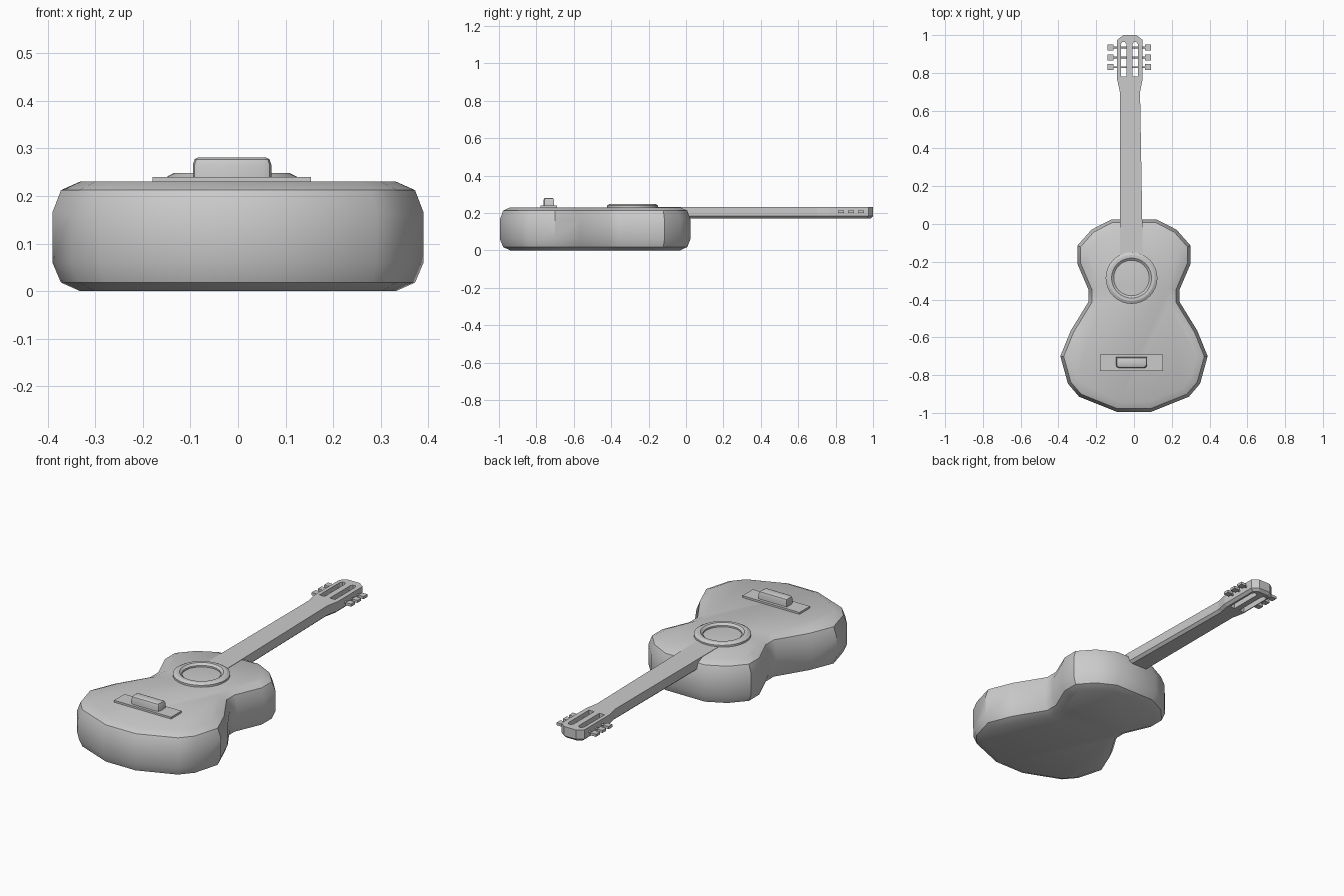
import bpy, bmesh
from math import sin, cos, pi, radians
from mathutils import Vector, Matrix

if "Cube" in bpy.data.objects:
    bpy.data.objects.remove(bpy.data.objects["Cube"])


def finish(name, bm, smooth=None):
    bmesh.ops.recalc_face_normals(bm, faces=bm.faces)
    me = bpy.data.meshes.new(name)
    bm.to_mesh(me)
    bm.free()
    ob = bpy.data.objects.new(name, me)
    bpy.context.collection.objects.link(ob)
    if smooth:
        bpy.ops.object.select_all(action='DESELECT')
        bpy.context.view_layer.objects.active = ob
        ob.select_set(True)
        bpy.ops.object.shade_smooth_by_angle(angle=radians(smooth))
    return ob


def inset(pts, d):
    """Move a counter-clockwise outline inward by d."""
    out = []
    for i, p in enumerate(pts):
        p = Vector(p)
        a = (p - Vector(pts[i - 1])).normalized()
        b = (Vector(pts[(i + 1) % len(pts)]) - p).normalized()
        n = Vector((-a.y - b.y, a.x + b.x)).normalized()
        out.append(p + n * d / max(0.5, n.dot(Vector((-a.y, a.x)))))
    return out


def loft(name, pts, levels, smooth=None):
    """Stack inset copies of an outline at (z, inset) levels, capped."""
    bm = bmesh.new()
    rings = [[bm.verts.new((p.x, p.y, z)) for p in inset(pts, d)] for z, d in levels]
    n = len(pts)
    for lo, hi in zip(rings, rings[1:]):
        for i in range(n):
            j = (i + 1) % n
            bm.faces.new((lo[i], lo[j], hi[j], hi[i]))
    bm.faces.new(rings[0][::-1])
    bm.faces.new(rings[-1])
    return finish(name, bm, smooth)


def box(name, x0, x1, y0, y1, z0, z1):
    return loft(name, [(x0, y0), (x1, y0), (x1, y1), (x0, y1)], [(z0, 0), (z1, 0)])


# Body: mirrored half outline with softened rims
half = [(0.09, -0.995), (0.29, -0.915), (0.35, -0.845), (0.39, -0.70), (0.335, -0.565),
        (0.24, -0.41), (0.24, -0.35), (0.30, -0.21), (0.30, -0.115), (0.225, -0.03),
        (0.12, 0.024)]
outline = half + [(-x, y) for x, y in reversed(half)]
loft("body", outline, [(0, 0.055), (0.018, 0.017), (0.06, 0), (0.165, 0),
                       (0.212, 0.017), (0.23, 0.055)], 35)

# Neck and headstock in one piece, sitting slightly left of centre
neck = loft("neck_and_headstock",
            [(-0.075, -0.17), (0.047, -0.17), (0.032, 0.70), (0.045, 0.765), (0.045, 0.975),
             (0.012, 1.0), (-0.056, 1.0), (-0.089, 0.975), (-0.089, 0.765), (-0.075, 0.70)],
            [(0.17, 0.014), (0.183, 0), (0.232, 0)])

# Two string slots cut through the headstock
for side, x in (("left", -0.055), ("right", 0.006)):
    w = 0.015
    cut = loft("slot_cutter_" + side,
               [(x - w, 0.78), (x + w, 0.78), (x + w, 0.95), (x + w * 0.5, 0.963),
                (x - w * 0.5, 0.963), (x - w, 0.95)], [(0.1, 0), (0.3, 0)])
    cut.hide_render = True
    cut.hide_viewport = True
    mod = neck.modifiers.new("slot_" + side, 'BOOLEAN')
    mod.operation = 'DIFFERENCE'
    mod.object = cut
    mod.solver = 'EXACT'

# Tuning pegs: thin shafts across the headstock with a square button each end
for i, y in enumerate((0.83, 0.882, 0.935)):
    bm = bmesh.new()
    bmesh.ops.create_cone(bm, cap_ends=True, segments=8, radius1=0.005, radius2=0.005, depth=0.19,
                          matrix=Matrix.Translation((-0.024, y, 0.206)) @ Matrix.Rotation(pi / 2, 4, 'Y'))
    finish(f"peg_shaft_{i + 1}", bm, 50)
    for side, x in (("left", -0.124), ("right", 0.075)):
        box(f"peg_button_{side}_{i + 1}", x - 0.016, x + 0.016, y - 0.016, y + 0.016, 0.199, 0.213)

# Sound hole rosette: lathed ring
profile = [(0.137, 0.222), (0.137, 0.24), (0.122, 0.248), (0.106, 0.248), (0.094, 0.238), (0.094, 0.222)]
bm = bmesh.new()
seg = 32
rings = [[bm.verts.new((-0.013 + r * cos(2 * pi * k / seg), -0.286 + r * sin(2 * pi * k / seg), z))
          for r, z in profile] for k in range(seg)]
for k in range(seg):
    a, b = rings[k], rings[(k + 1) % seg]
    for i in range(len(profile)):
        j = (i + 1) % len(profile)
        bm.faces.new((a[i], b[i], b[j], a[j]))
finish("rosette", bm, 25)

# Bridge plate
box("bridge_plate", -0.18, 0.153, -0.777, -0.69, 0.222, 0.24)

# Saddle block with rounded front corners and softened top
loft("bridge_saddle",
     [(-0.095, -0.745), (-0.091, -0.757), (-0.078, -0.763), (0.053, -0.763), (0.066, -0.757),
      (0.07, -0.745), (0.07, -0.705), (-0.095, -0.705)],
     [(0.235, 0), (0.266, 0), (0.277, 0.004), (0.281, 0.012)], 40)
